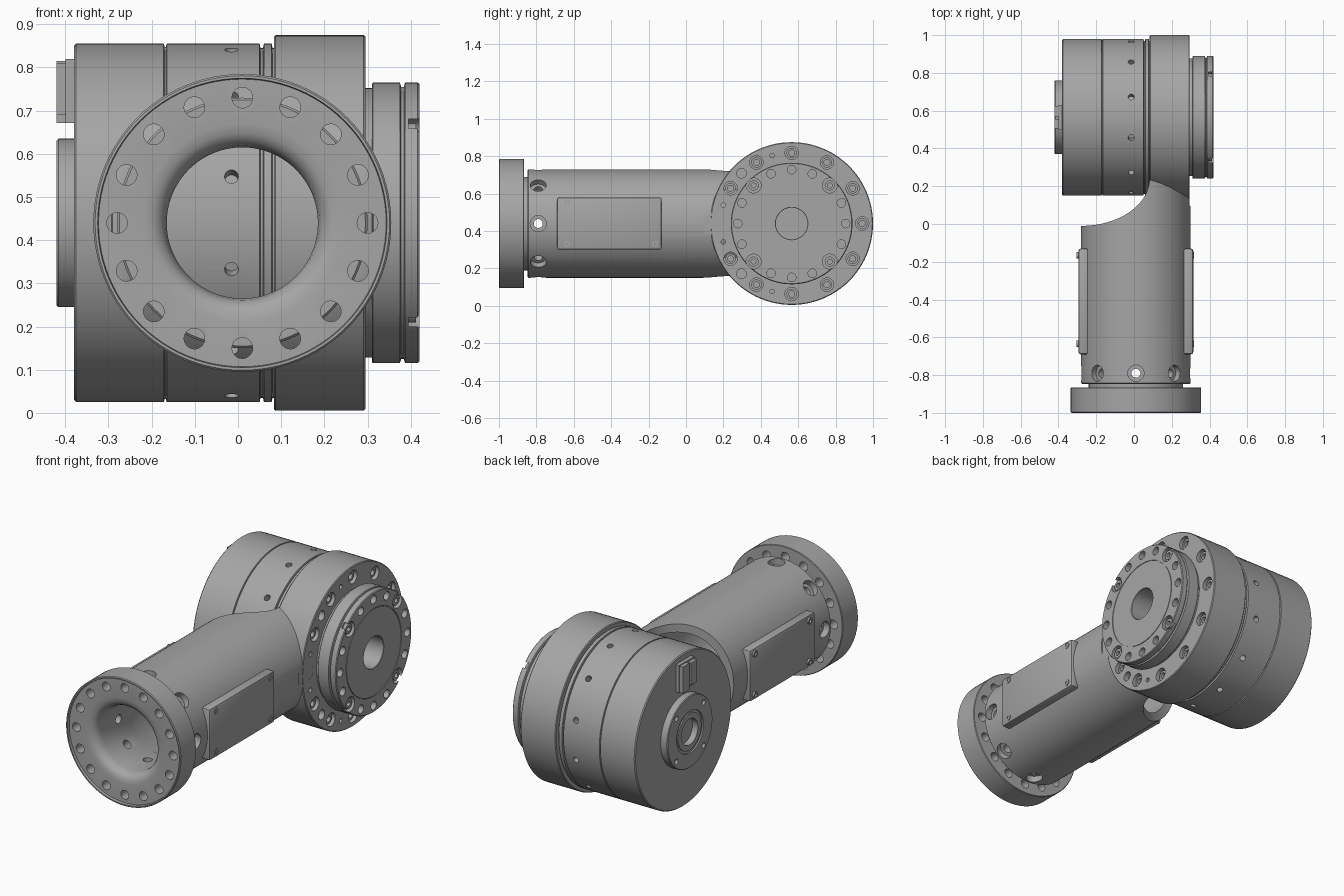
import bpy, bmesh
from math import radians, sin, cos, tau, pi
from mathutils import Matrix

cube = bpy.data.objects.get("Cube")
if cube:
    bpy.data.objects.remove(cube)

metal = bpy.data.materials.new("grey metal")
metal.use_nodes = True
GREY = (0.38, 0.38, 0.38, 1)
metal.diffuse_color = GREY
metal.node_tree.nodes["Principled BSDF"].inputs["Base Color"].default_value = GREY

T = Matrix.Translation
TURN = Matrix.Rotation(pi / 2, 4, 'Y')
ARM = T((0.01, 0, 0.44)) @ Matrix.Rotation(-pi / 2, 4, 'X')   # local z runs along y
JOINT = T((0, 0.565, 0.44)) @ TURN                            # local z runs along x


def along(frame, deg, r, t):
    """Spot beside an axis, pointing along it."""
    return frame @ Matrix.Rotation(radians(deg), 4, 'Z') @ T((r, 0, t))


def radial(frame, deg, t):
    """Spot on an axis, pointing outwards."""
    return along(frame, deg, 0, t) @ TURN


def rod(r, a, b):
    return [(0, a), (r, a), (r, b), (0, b)]


def spin(bm, profile, matrix, n):
    """Turn a (radius, height) profile into a closed solid."""
    rings = []
    for r, t in profile:
        if r == 0:
            rings.append([bm.verts.new(matrix @ T((0, 0, t)).translation)] * n)
        else:
            rings.append([bm.verts.new((matrix @ T((r * cos(tau * i / n), r * sin(tau * i / n), t))).translation)
                          for i in range(n)])
    pairs = list(zip(rings, rings[1:]))
    if profile[0][0] > 0:
        pairs.append((rings[-1], rings[0]))
    for a, b in pairs:
        for i in range(n):
            j = (i + 1) % n
            face = list(dict.fromkeys((a[i], a[j], b[j], b[i])))
            if len(face) > 2:
                bm.faces.new(face)


def finish(name, bm):
    bmesh.ops.recalc_face_normals(bm, faces=bm.faces[:])
    mesh = bpy.data.meshes.new(name)
    bm.to_mesh(mesh)
    bm.free()
    mesh.materials.append(metal)
    obj = bpy.data.objects.new(name, mesh)
    bpy.context.collection.objects.link(obj)
    return obj


def turned(name, parts, n=96):
    bm = bmesh.new()
    for profile, matrix in parts:
        spin(bm, profile, matrix, n)
    return finish(name, bm)


def box(name, lo, hi, bevel=0.0):
    bm = bmesh.new()
    size = [h - l for l, h in zip(lo, hi)]
    mid = [(h + l) / 2 for l, h in zip(lo, hi)]
    bmesh.ops.create_cube(bm, size=1, matrix=T(mid) @ Matrix.Diagonal((*size, 1)))
    if bevel:
        bmesh.ops.bevel(bm, geom=bm.edges[:], offset=bevel, segments=2, profile=0.5, affect='EDGES')
    return finish(name, bm)


def cut(obj, cutter):
    mod = obj.modifiers.new("cut", 'BOOLEAN')
    mod.operation, mod.solver, mod.object = 'DIFFERENCE', 'EXACT', cutter
    mesh = bpy.data.meshes.new_from_object(obj.evaluated_get(bpy.context.evaluated_depsgraph_get()))
    obj.modifiers.clear()
    obj.data = mesh
    bpy.data.objects.remove(cutter)


def drill(obj, parts):
    cut(obj, turned("drill", parts, 20))


# mounting flange with a recessed face and a rounded mouth
flange = turned("mounting_flange", [([
    (0.335, -1), (0.341, -1), (0.345, -0.996), (0.345, -0.868), (0.342, -0.865), (0.175, -0.865),
    (0.175, -0.93), (0.179, -0.953), (0.19, -0.972), (0.207, -0.982), (0.23, -0.986), (0.333, -0.986)], ARM)])
SIXTEEN = [22.5 * k for k in range(16)]
drill(flange, [(rod(0.024, -1.1, -0.8), along(ARM, a, 0.29, 0)) for a in SIXTEEN])

# hollow arm tube, scooped away to clear the motor
tube = turned("arm_tube", [([
    (0.175, -0.87), (0.25, -0.87), (0.25, -0.847), (0.285, -0.847), (0.29, -0.842), (0.29, 0.35),
    (0.245, 0.35), (0.245, -0.55), (0.175, -0.7)], ARM)])
bm = bmesh.new()
arc = [(-0.28 + 0.362 * sin(a), 0.24 - 0.25 * cos(a)) for a in (pi / 2 * i / 20 for i in range(21))]
plan = [(-0.6, -0.01)] + arc + [(0.082, 0.9), (-0.6, 0.9)]
base = bm.faces.new([bm.verts.new((x, y, -0.2)) for x, y in plan])
up = bmesh.ops.extrude_face_region(bm, geom=[base])["geom"]
bmesh.ops.translate(bm, verts=[v for v in up if isinstance(v, bmesh.types.BMVert)], vec=(0, 0, 1.3))
cut(tube, finish("scoop", bm))
cut(tube, turned("face_trim", [(rod(0.47, 0.294, 0.5), JOINT)]))
step = [(0, 0.1), (0.024, 0.1), (0.024, 0.255), (0.043, 0.255), (0.043, 0.35), (0, 0.35)]
drill(tube, [(step, radial(ARM, 45 * k, -0.79)) for k in range(8)])

# cover plates on both sides of the arm, with corner screws
screws = []
for side, s in (("left", 1), ("right", -1)):
    x0, x1 = sorted((0.01 + s * 0.25, 0.01 + s * 0.304))
    box(side + "_cover", (x0, -0.69, 0.3), (x1, -0.13, 0.58), 0.012)
    spots = [T((0.01 + s * 0.304, y, z)) @ TURN for y in (-0.635, -0.165) for z in (0.33, 0.553)]
    screws += [([(0.009, -0.01), (0.017, -0.01), (0.017, 0.003), (0.009, 0.003)], m) for m in spots]
turned("cover_screws", screws, 16)

# motor housing with grooves and a row of small radial holes
motor = turned("motor_housing", [([
    (0, -0.38), (0.41, -0.38), (0.415, -0.375), (0.415, -0.172), (0.408, -0.17), (0.408, -0.167),
    (0.415, -0.165), (0.415, 0.05), (0.405, 0.052), (0.405, 0.058), (0.415, 0.06), (0.415, 0.078),
    (0.405, 0.08), (0.405, 0.1), (0, 0.1)], JOINT)])
drill(motor, [(rod(0.016, 0.37, 0.5), radial(JOINT, 15 + 30 * k, -0.015)) for k in range(12)])

# joint ring with counterbored bolts
ring = turned("joint_ring", [([
    (0, 0.083), (0.431, 0.083), (0.435, 0.087), (0.435, 0.291), (0.431, 0.295), (0, 0.295)], JOINT)])
TWELVE = [30 * k for k in range(12)]
holes = [(rod(0.036, 0.235, 0.4), along(JOINT, a, 0.377, 0)) for a in TWELVE]
holes += [(rod(0.026, 0.265, 0.4), along(JOINT, a, 0.38, 0)) for a in (225, 315)]
holes += [(rod(0.012, 0.265, 0.4), along(JOINT, a, 0.378, 0)) for a in (196, 255, 285, 344)]
drill(ring, holes)
head = [(0, 0.23), (0.028, 0.23), (0.028, 0.28), (0.016, 0.28), (0.016, 0.262), (0, 0.262)]
turned("ring_bolts", [(head, along(JOINT, a, 0.377, 0)) for a in TWELVE], 18)

# output drum with grooves, a blind centre bore and a bolt circle
drum = turned("output_drum", [([
    (0, 0.292), (0.312, 0.292), (0.312, 0.31), (0.322, 0.31), (0.325, 0.313), (0.325, 0.375),
    (0.315, 0.378), (0.315, 0.384), (0.325, 0.387), (0.325, 0.416), (0.321, 0.42), (0.238, 0.42),
    (0.238, 0.416), (0.234, 0.416), (0.234, 0.42), (0.087, 0.42), (0.085, 0.418), (0.085, 0.305),
    (0, 0.305)], JOINT)])
drill(drum, [(rod(0.04, 0.395, 0.5) if k % 4 == 2 else rod(0.023, 0.38, 0.5), along(JOINT, a, 0.288, 0))
             for k, a in enumerate(SIXTEEN)])
turned("drum_bolts", [([(0.013, 0.38), (0.027, 0.38), (0.027, 0.412), (0.013, 0.412)],
                       along(JOINT, a, 0.288, 0)) for a in (45, 135, 225, 315)], 18)

# rear cap with a stepped centre recess
cap = turned("rear_cap", [([
    (0, -0.37), (0.195, -0.37), (0.195, -0.416), (0.191, -0.42), (0.115, -0.42), (0.115, -0.412),
    (0.1, -0.412), (0.1, -0.418), (0.07, -0.418), (0.07, -0.385), (0, -0.385)], JOINT)])
drill(cap, [(rod(0.014, -0.5, -0.405), along(JOINT, 45 + 90 * k, 0.165, 0)) for k in range(4)])

# cable connector above the cap
box("connector_base", (-0.4, 0.5, 0.672), (-0.37, 0.63, 0.82))
box("connector_large_block", (-0.42, 0.57, 0.672), (-0.37, 0.625, 0.815))
box("connector_small_block", (-0.42, 0.505, 0.69), (-0.37, 0.555, 0.81))

# smooth rounds, crisp edges
bpy.ops.object.select_all(action='DESELECT')
for obj in bpy.context.collection.objects:
    if obj.type == 'MESH' and metal.name in obj.data.materials:
        obj.select_set(True)
        bpy.context.view_layer.objects.active = obj
bpy.ops.object.shade_smooth_by_angle(angle=radians(30))
